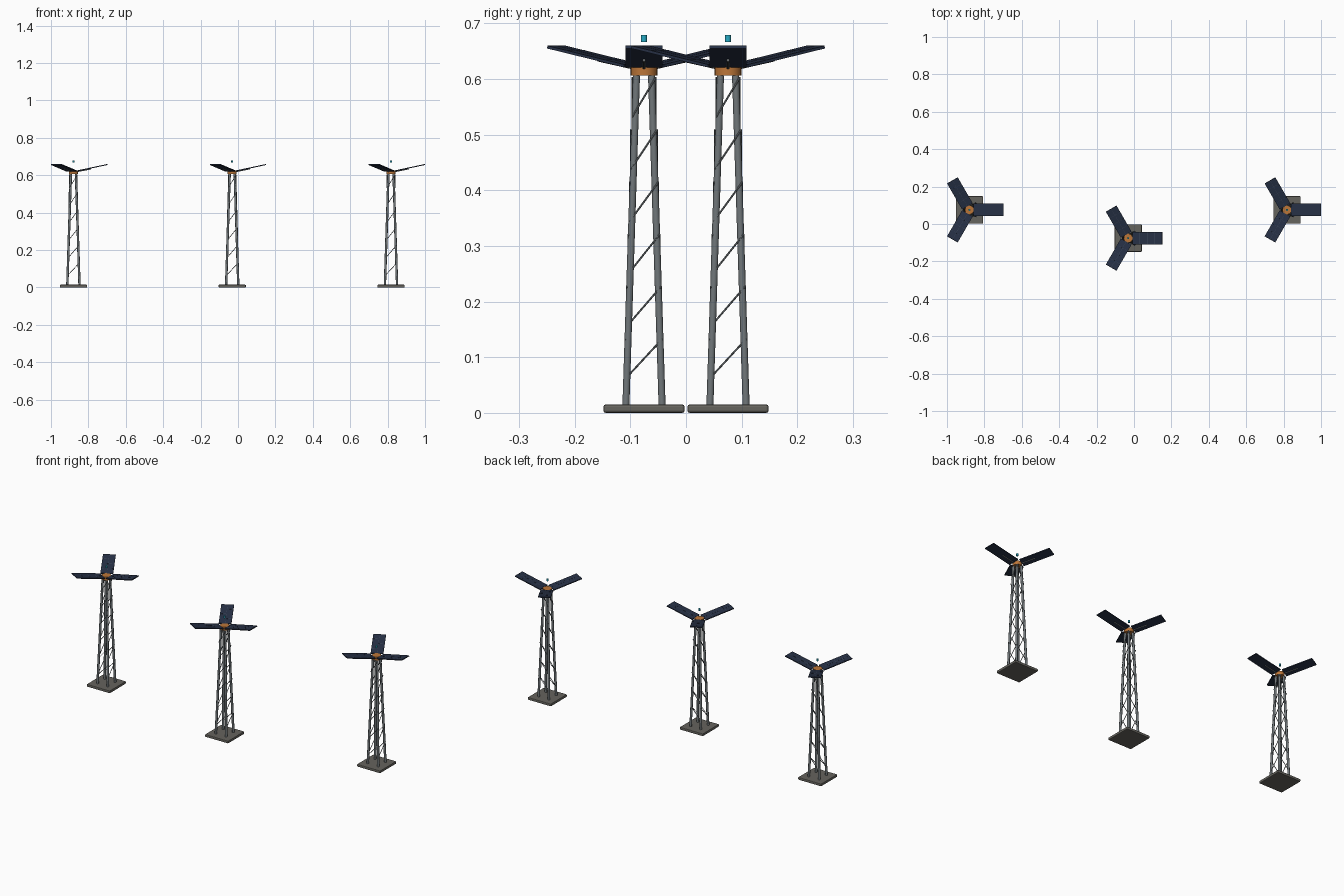
import bpy
from math import radians, cos, sin, pi
from mathutils import Vector, Matrix

if "Cube" in bpy.data.objects:
    bpy.data.objects.remove(bpy.data.objects["Cube"])


def mat(name, rgb):
    m = bpy.data.materials.new(name)
    m.diffuse_color = (*rgb, 1)
    m.use_nodes = True
    m.node_tree.nodes["Principled BSDF"].inputs["Base Color"].default_value = m.diffuse_color
    return m


STEEL = mat("steel", (0.16, 0.18, 0.19))
STONE = mat("concrete", (0.13, 0.125, 0.11))
ORANGE = mat("orange", (0.50, 0.18, 0.04))
NAVY = mat("panel_navy", (0.02, 0.03, 0.06))
LINE = mat("panel_line", (0.05, 0.07, 0.11))
TEAL = mat("teal", (0.02, 0.40, 0.55))


def smooth(o):
    bpy.ops.object.shade_smooth_by_angle(angle=radians(40))


def box(name, size, matrix, material, bevel=0):
    bpy.ops.mesh.primitive_cube_add(size=1)
    o = bpy.context.object
    o.name = name
    o.data.transform(Matrix.Diagonal((*size, 1)))
    o.matrix_world = matrix
    o.data.materials.append(material)
    if bevel:
        b = o.modifiers.new("bevel", "BEVEL")
        b.width, b.segments = bevel, 2
    return o


def rod(name, a, b, r, material, sides=8):
    a, b = Vector(a), Vector(b)
    d = b - a
    bpy.ops.mesh.primitive_cylinder_add(vertices=sides, radius=r, depth=d.length)
    o = bpy.context.object
    o.name = name
    o.matrix_world = Matrix.Translation((a + b) / 2) @ d.to_track_quat("Z", "Y").to_matrix().to_4x4()
    o.data.materials.append(material)
    smooth(o)
    return o


def tower(cx, cy):
    c = Vector((cx, cy, 0))
    # foundation slab
    box("base_slab", (0.146, 0.146, 0.015), Matrix.Translation(c + Vector((0, 0, 0.0075))), STONE, 0.004)

    # four tapering legs
    for sx in (-1, 1):
        for sy in (-1, 1):
            rod("leg", c + Vector((sx * 0.0325, sy * 0.0325, 0.014)),
                c + Vector((sx * 0.0135, sy * 0.0135, 0.606)), 0.0065, STEEL, 12)

    # diagonal braces on every face, six levels
    for i in range(6):
        h = 0.0328 - 0.0023 * i
        z1 = 0.133 + 0.094 * i
        z0 = z1 - 0.071
        for s in (-h, h):
            rod("brace_x", c + Vector((-h, s, z0)), c + Vector((h, s, z1)), 0.0017, STEEL, 6)
            rod("brace_y", c + Vector((s, -h, z0)), c + Vector((s, h, z1)), 0.0017, STEEL, 6)

    # hub and floating beacon
    rod("hub", c + Vector((0, 0, 0.606)), c + Vector((0, 0, 0.626)), 0.024, ORANGE, 24)
    rod("beacon", c + Vector((0, 0, 0.667)), c + Vector((0, 0, 0.679)), 0.0055, TEAL, 12)

    # three upswept panels with support arms
    for k in range(3):
        a = k * 2 * pi / 3
        spin = Matrix.Translation(c) @ Matrix.Rotation(a, 4, "Z")
        frame = spin @ Matrix.Translation((0.102, 0, 0.6405)) @ Matrix.Rotation(radians(-12), 4, "Y")
        box("panel", (0.163, 0.066, 0.005), frame, NAVY)
        for j in (-1, 0, 1):
            box("panel_line", (0.001, 0.064, 0.0006), frame @ Matrix.Translation((j * 0.041, 0, 0.0026)), LINE)
        box("panel_line_long", (0.161, 0.001, 0.0006), frame @ Matrix.Translation((0, 0, 0.0026)), LINE)
        d = Vector((cos(a), sin(a), 0))
        rod("panel_arm", c + d * 0.018 + Vector((0, 0, 0.619)),
            c + d * 0.095 + Vector((0, 0, 0.634)), 0.0026, STEEL)


for x, y in ((-0.880, 0.0755), (-0.031, -0.0755), (0.818, 0.0755)):
    tower(x, y)
